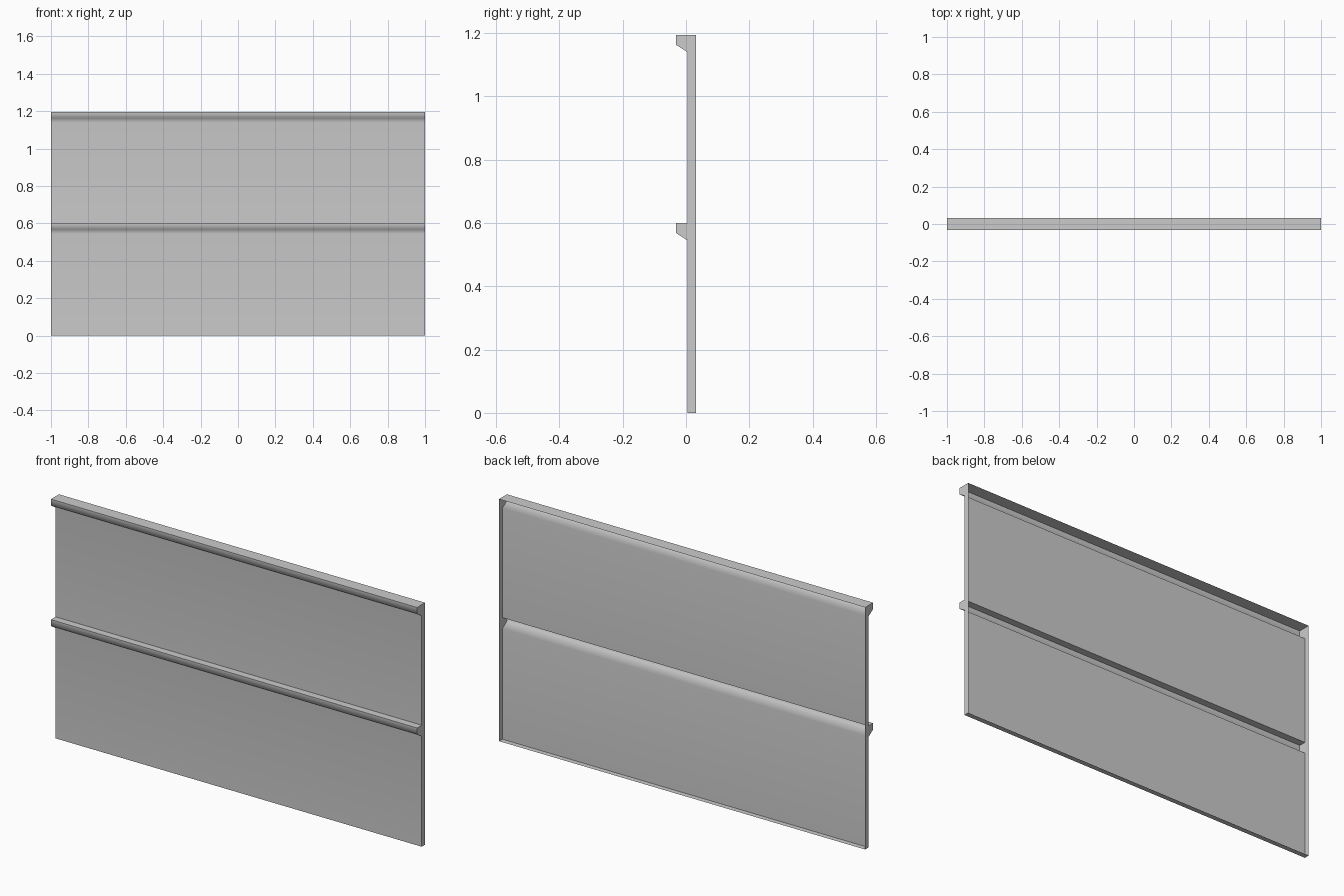
import bpy
import bmesh
import math

old = bpy.data.objects.get("Cube")
if old:
    bpy.data.objects.remove(old, do_unlink=True)

HALF, TOP = 1.0, 1.195
BACK, FACE, LIP = 0.031, 0.005, -0.031

grey = bpy.data.materials.new("light_grey_metal")
grey.use_nodes = True
colour = (0.6, 0.6, 0.6, 1)
grey.diffuse_color = colour
grey.node_tree.nodes["Principled BSDF"].inputs["Base Color"].default_value = colour


def lip_profile(top):
    # underside slope, front edge and top of one folded lip
    return [(FACE, top - 0.055), (LIP, top - 0.032), (LIP, top), (FACE, top)]


# folded sheet section, from the bottom flange up to the top flange
lips = [lip_profile(0.6), lip_profile(TOP)]
section = [(BACK, 0), (FACE, 0)] + lips[0] + lips[1] + [(BACK, TOP)]

bm = bmesh.new()
left = [bm.verts.new((HALF, y, z)) for y, z in section]
right = [bm.verts.new((-HALF, y, z)) for y, z in section]
for i in range(len(section) - 1):
    bm.faces.new((right[i], right[i + 1], left[i + 1], left[i]))

# side flanges and the caps that close the lip ends
for side in (left, right):
    rear = [side[0], side[-1]]
    front = [v for v in side[1:-1] if abs(v.co.y - FACE) < 1e-5]
    bm.faces.new(rear + front[::-1])
    for start in (2, 6):
        bm.faces.new(side[start:start + 4])
bmesh.ops.recalc_face_normals(bm, faces=bm.faces)
# front panel must face forward
bm.faces.ensure_lookup_table()
if bm.faces[1].normal.y > 0:
    bmesh.ops.reverse_faces(bm, faces=bm.faces)

mesh = bpy.data.meshes.new("folded_panel")
bm.to_mesh(mesh)
bm.free()
mesh.materials.append(grey)
panel = bpy.data.objects.new("folded_panel", mesh)
bpy.context.collection.objects.link(panel)

# soft lower folds, crisp right-angle edges
bpy.ops.object.select_all(action="DESELECT")
panel.select_set(True)
bpy.context.view_layer.objects.active = panel
bpy.ops.object.shade_smooth_by_angle(angle=math.radians(70))
weighted = panel.modifiers.new("even_shading", "WEIGHTED_NORMAL")
weighted.keep_sharp = True
